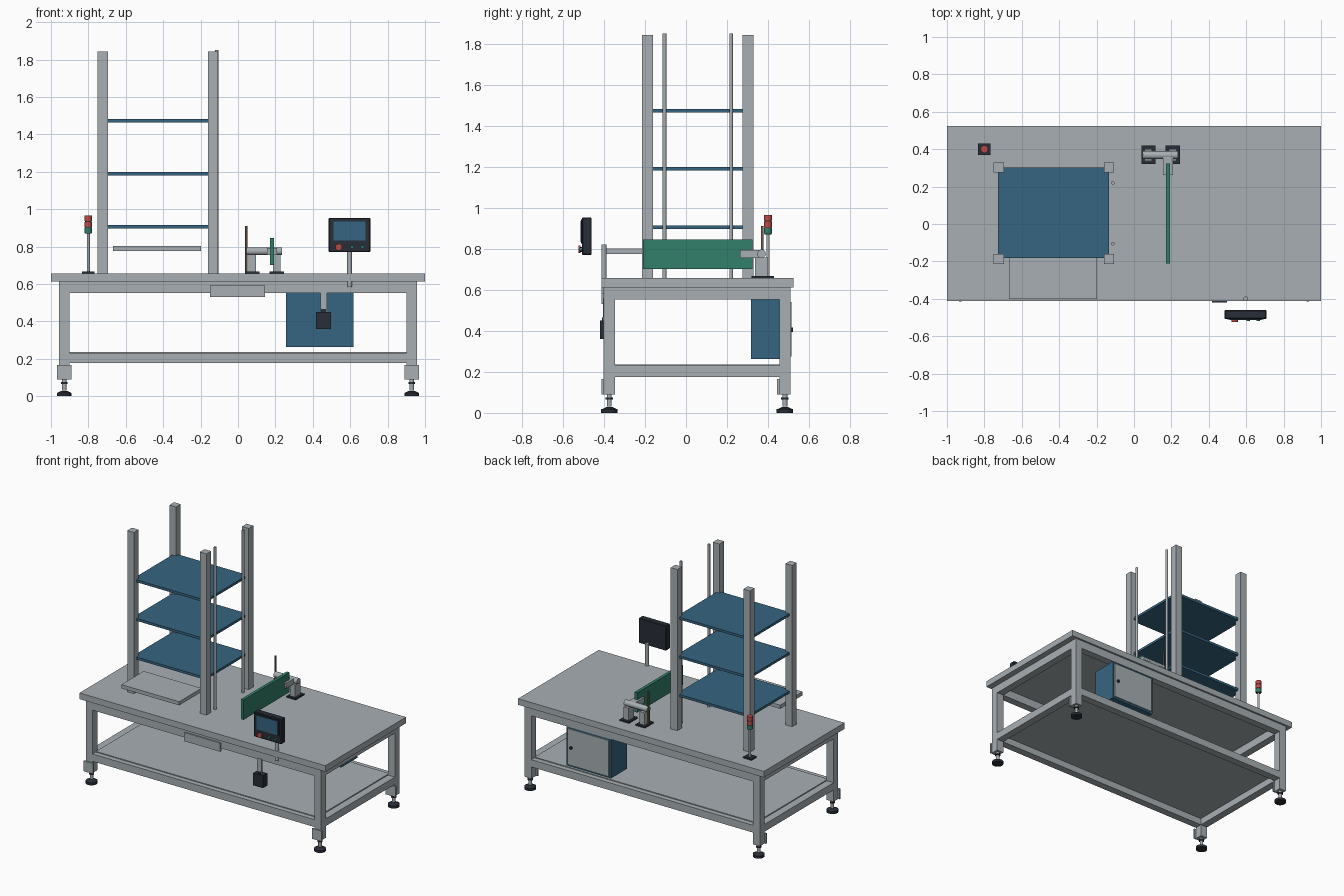
import bpy, math

if "Cube" in bpy.data.objects:
    bpy.data.objects.remove(bpy.data.objects["Cube"])


def mat(name, rgb):
    m = bpy.data.materials.new(name)
    m.diffuse_color = (*rgb, 1)
    m.use_nodes = True
    m.node_tree.nodes["Principled BSDF"].inputs["Base Color"].default_value = m.diffuse_color
    return m


GRAY = mat("light_gray_metal", (0.39, 0.43, 0.455))
BLUE = mat("steel_blue", (0.037, 0.13, 0.22))
DARK = mat("dark_slate", (0.021, 0.027, 0.038))
GREEN = mat("green", (0.032, 0.21, 0.145))
RED = mat("red", (0.50, 0.07, 0.06))
BROWN = mat("brown", (0.17, 0.12, 0.08))


def box(name, x, y, z, material, bevel=0):
    """Box from (min, max) ranges."""
    size = [b - a for a, b in (x, y, z)]
    bpy.ops.mesh.primitive_cube_add(size=1, location=[(a + b) / 2 for a, b in (x, y, z)])
    o = bpy.context.object
    o.name = name
    o.scale = size
    bpy.ops.object.transform_apply(location=False, rotation=False, scale=True)
    if bevel:
        mod = o.modifiers.new("bevel", 'BEVEL')
        mod.width, mod.segments = bevel, 1
    o.data.materials.append(material)
    return o


def rod(name, center, r, span, material, axis='z', r2=None):
    """Cylinder or cone along an axis; center gives the other two coordinates in order."""
    mid = (span[0] + span[1]) / 2
    loc = list(center)
    loc.insert('xyz'.index(axis), mid)
    rot = {'z': (0, 0, 0), 'x': (0, math.pi / 2, 0), 'y': (math.pi / 2, 0, 0)}[axis]
    bpy.ops.mesh.primitive_cone_add(vertices=24, radius1=r, radius2=r if r2 is None else r2,
                                    depth=span[1] - span[0], location=loc, rotation=rot)
    o = bpy.context.object
    o.name = name
    o.data.materials.append(material)
    bpy.ops.object.shade_smooth_by_angle(angle=math.radians(35))
    return o


# Table top
TOP = 0.657
box("table_top", (-1, 1), (-0.413, 0.523), (0.612, TOP), GRAY)

# Legs, mounting plates and levelling feet
LEG_X, LEG_Y, W = 0.929, (-0.374, 0.482), 0.0275
for sx in (-1, 1):
    for y in LEG_Y:
        x = sx * LEG_X
        box("leg", (x - W, x + W), (y - W, y + W), (0.09, 0.612), GRAY)
        box("foot_plate", (x - 0.04, x + 0.04), (y - W - 0.01, y - W), (0.09, 0.166), GRAY)
        rod("foot_stem", (x, y), 0.012, (0.03, 0.09), GRAY)
        rod("foot_nut", (x, y), 0.018, (0.066, 0.076), DARK)
        rod("foot_pad", (x, y), 0.04, (0, 0.018), DARK)
        rod("foot_cone", (x, y), 0.036, (0.018, 0.028), DARK, r2=0.016)

# Upper and lower frame rails
for z in ((0.552, 0.612), (0.176, 0.230)):
    for y in LEG_Y:
        box("long_rail", (-LEG_X + W, LEG_X - W), (y - W, y + W), z, GRAY)
    for sx in (-1, 1):
        x = sx * LEG_X
        box("side_rail", (x - W, x + W), (LEG_Y[0] + W, LEG_Y[1] - W), z, GRAY)
box("lower_shelf", (-0.90, 0.90), (-0.365, 0.473), (0.225, 0.236), GRAY)

# Tower posts
for x in (-0.723, -0.133):
    for y in (-0.188, 0.302):
        box("tower_post", (x - 0.027, x + 0.027), (y - 0.027, y + 0.027), (TOP, 1.842), GRAY)

# Tower shelves
for z in (0.905, 1.189, 1.473):
    box("tower_shelf", (-0.727, -0.135), (-0.183, 0.303), (z - 0.009, z + 0.009), BLUE)

# Guide rods beside the tower
for y in (-0.105, 0.22):
    rod("guide_rod", (-0.113, y), 0.009, (TOP, 1.85), GRAY)

# Loading tray
box("tray", (-0.668, -0.198), (-0.40, -0.14), (0.775, 0.802), GRAY)

# Front name plate under the table edge
box("front_plate", (-0.15, 0.144), (-0.412, -0.40), (0.53, 0.593), GRAY)

# Electrical cabinet with rear door
box("cabinet", (0.257, 0.617), (0.317, 0.505), (0.262, 0.552), BLUE)
box("cabinet_door", (0.27, 0.604), (0.505, 0.513), (0.275, 0.54), GRAY)
rod("door_knob", (0.575, 0.405), 0.011, (0.513, 0.521), DARK, axis='y')

# Hanging switch box
box("switch_bracket", (0.44, 0.476), (-0.405, -0.393), (0.45, 0.56), GRAY)
box("switch_box", (0.417, 0.497), (-0.42, -0.37), (0.36, 0.45), DARK)
box("switch_cap", (0.445, 0.471), (-0.41, -0.385), (0.45, 0.465), DARK)

# Control console on its pole
rod("console_pole", (0.597, -0.40), 0.013, (0.583, 0.82), GRAY)
box("console_body", (0.484, 0.708), (-0.507, -0.46), (0.77, 0.953), DARK, bevel=0.004)
box("console_bezel", (0.50, 0.692), (-0.511, -0.506), (0.825, 0.942), DARK)
box("console_screen", (0.51, 0.682), (-0.514, -0.51), (0.833, 0.935), BLUE)
rod("stop_button_base", (0.538, 0.797), 0.012, (-0.515, -0.505), DARK, axis='y')
rod("stop_button", (0.538, 0.797), 0.018, (-0.523, -0.513), RED, axis='y')
for x in (0.61, 0.665):
    rod("push_button", (x, 0.797), 0.009, (-0.519, -0.505), GREEN, axis='y')

# Push arm: two pedestals, a cross tube, a bracket and the green paddle
for x in (0.077, 0.207):
    box("pedestal_base", (x - 0.038, x + 0.038), (0.32, 0.42), (TOP, TOP + 0.01), DARK)
    box("pedestal", (x - 0.02, x + 0.02), (0.337, 0.40), (TOP + 0.01, 0.757), GRAY)
rod("cross_tube", (0.368, 0.775), 0.021, (0.045, 0.235), GRAY, axis='x')
box("paddle_bracket", (0.155, 0.208), (0.263, 0.37), (0.755, 0.793), GRAY)
box("paddle", (0.17, 0.192), (-0.21, 0.323), (0.70, 0.846), GREEN)
rod("arm_stick", (0.044, 0.372), 0.006, (TOP, 0.91), BROWN)

# Signal light
LX, LY = -0.80, 0.40
box("signal_base", (LX - 0.034, LX + 0.034), (LY - 0.03, LY + 0.03), (TOP, TOP + 0.01), DARK)
rod("signal_pole", (LX, LY), 0.008, (TOP + 0.01, 0.872), GRAY)
rod("signal_core", (LX, LY), 0.017, (0.87, 0.962), DARK)
for z, m in ((0.873, GREEN), (0.904, RED), (0.937, RED)):
    rod("signal_lamp", (LX, LY), 0.02, (z, z + 0.028), m)
